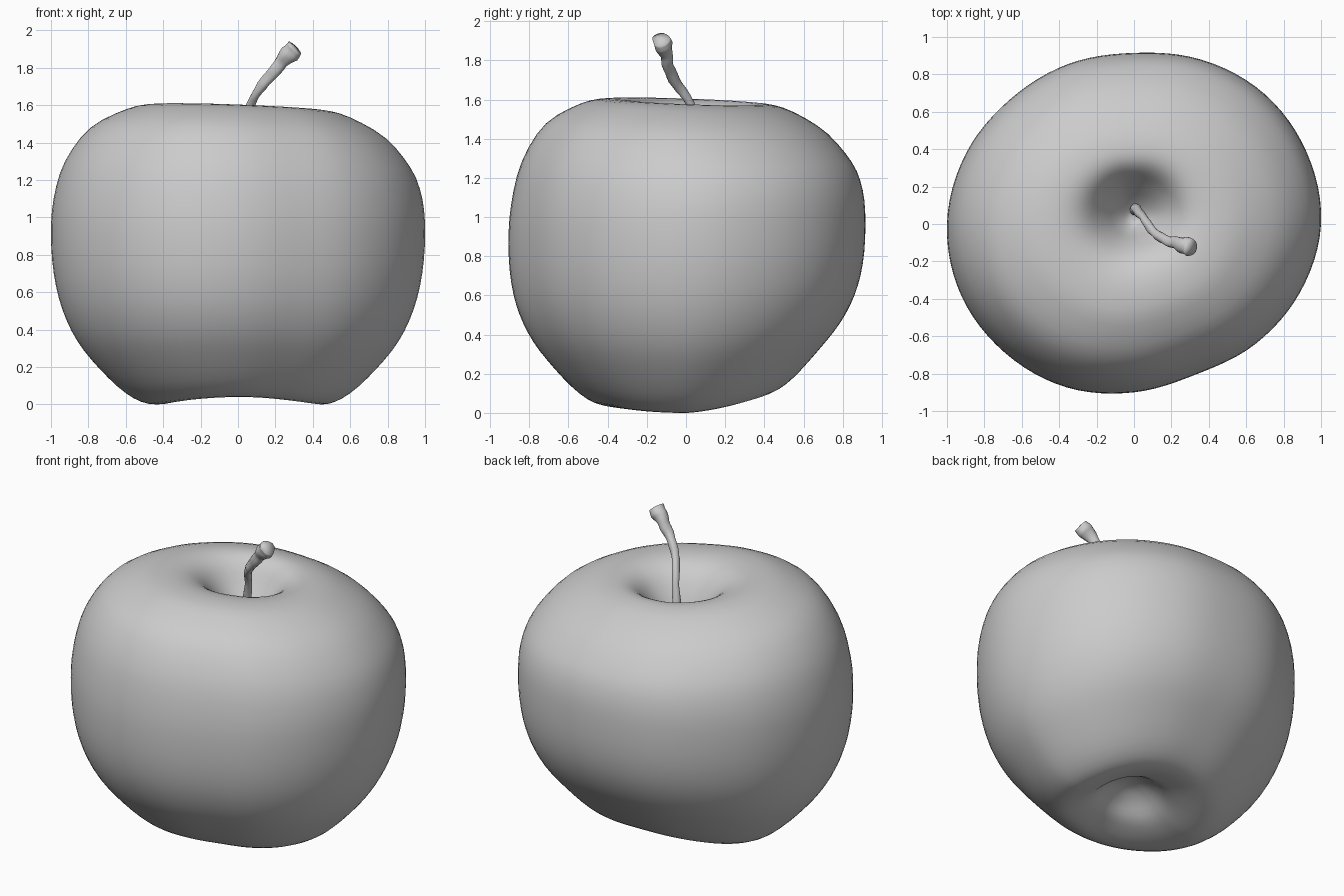
import bpy
import bmesh
import math
from mathutils import Vector, noise

if "Cube" in bpy.data.objects:
    bpy.data.objects.remove(bpy.data.objects["Cube"], do_unlink=True)

grey = bpy.data.materials.new("plain grey")
grey.use_nodes = True
COLOUR = (0.6, 0.6, 0.6, 1)
grey.diffuse_color = COLOUR
grey.node_tree.nodes["Principled BSDF"].inputs["Base Color"].default_value = COLOUR


def spline(a, b, c, d, t):
    """Catmull-Rom blend between b and c."""
    return b + 0.5 * t * (c - a + t * (2 * a - 5 * b + 4 * c - d + t * (3 * (b - c) + d - a)))


def smooth_path(points, steps):
    pts = [Vector(p) for p in points]
    pts = [2 * pts[0] - pts[1]] + pts + [2 * pts[-1] - pts[-2]]
    path = [spline(*pts[i:i + 4], s / steps)
            for i in range(len(pts) - 3) for s in range(steps)]
    return path + [pts[-2]]


def ramp(value, low, high):
    t = min(1, max(0, (value - low) / (high - low)))
    return t * t * (3 - 2 * t)


def skin(name, rings, start, end):
    """Closed tube through the rings, with a pole at each end."""
    bm = bmesh.new()
    rows = [[bm.verts.new(p) for p in ring] for ring in rings]
    n = len(rows[0])
    for low, high in zip(rows, rows[1:]):
        for i in range(n):
            j = (i + 1) % n
            bm.faces.new((low[i], low[j], high[j], high[i]))
    for tip, row in ((start, rows[0]), (end, rows[-1])):
        pole = bm.verts.new(tip)
        for i in range(n):
            bm.faces.new((pole, row[i], row[(i + 1) % n]))
    bmesh.ops.recalc_face_normals(bm, faces=bm.faces)
    mesh = bpy.data.meshes.new(name)
    bm.to_mesh(mesh)
    bm.free()
    mesh.materials.append(grey)
    mesh.shade_smooth()
    obj = bpy.data.objects.new(name, mesh)
    bpy.context.collection.objects.link(obj)
    return obj


# Fruit: half section from the bottom hollow round to the stem hollow
SECTION = [(0, .2), (.08, .185), (.16, .14), (.25, .06), (.36, .012), (.48, .003),
           (.6, .06), (.74, .19), (.86, .34), (.94, .51), (.985, .7), (1, .91),
           (.985, 1.1), (.925, 1.28), (.79, 1.45), (.6, 1.555), (.46, 1.588),
           (.34, 1.58), (.25, 1.53), (.17, 1.43), (.1, 1.33), (.04, 1.27), (0, 1.26)]
# Radius of the uneven outline at equal angles
OUTLINE = [1, 1, .985, .95, .915, .925, .94, .975, 1, 1, .975, .945, .9, .87, .912, .96]
SIDES = 96


def outline(angle):
    place = angle / math.tau * len(OUTLINE)
    i = int(place)
    return spline(*[OUTLINE[(i + k) % len(OUTLINE)] for k in (-1, 0, 1, 2)], place - i)


def fruit_point(radius, z, angle):
    r = radius * outline(angle)
    x, y = r * math.cos(angle), r * math.sin(angle)
    top, low = ramp(z, 1, 1.5), 1 - ramp(z, 0, .9)
    lift = .05 * y * ramp(z, .2, .9) * (1 - top) - top * (.035 * x + .035 * y)
    lift += low * (.18 * max(0, y) ** 1.3 + .04 * math.sin(angle) ** 2 * ramp(radius, .1, .35))
    hollow = 1 - ramp(radius, .15, .55)
    return Vector((x + .04 * hollow * low, y + .06 * hollow * top, z + lift))


section = smooth_path(SECTION, 3)
rings = [[fruit_point(p.x, p.y, math.tau * i / SIDES) for i in range(SIDES)]
         for p in section[1:-1]]
skin("fruit_body", rings, fruit_point(0, section[0].y, 0), fruit_point(0, section[-1].y, 0))

# Stem: bent, slightly knobbly twig that flares at its tip
STEM = [(0, .08, 1.22), (.02, .07, 1.4), (.06, .02, 1.58), (.11, -.05, 1.68),
        (.18, -.09, 1.77), (.23, -.1, 1.83), (.27, -.12, 1.88), (.3, -.13, 1.91)]
THICK = [.03, .024, .022, .025, .031, .034, .052, .046]
STEPS = 4
path = smooth_path(STEM, STEPS)
stem_rings = []
for k, centre in enumerate(path):
    along = (path[min(k + 1, len(path) - 1)] - path[max(k - 1, 0)]).normalized()
    side = along.cross(Vector((0, 1, 0))).normalized()
    other = along.cross(side)
    i = min(k // STEPS, len(THICK) - 2)
    t = k / STEPS - i
    thick = THICK[i] * (1 - t) + THICK[i + 1] * t
    ring = []
    for s in range(16):
        a = math.tau * s / 16
        out = side * math.cos(a) + other * math.sin(a)
        bump = 1 + .35 * noise.noise((centre + out * .05) * 14)
        ring.append(centre + out * thick * bump)
    stem_rings.append(ring)
skin("stem", stem_rings, path[0], path[-1] + Vector((.004, -.002, .004)))
